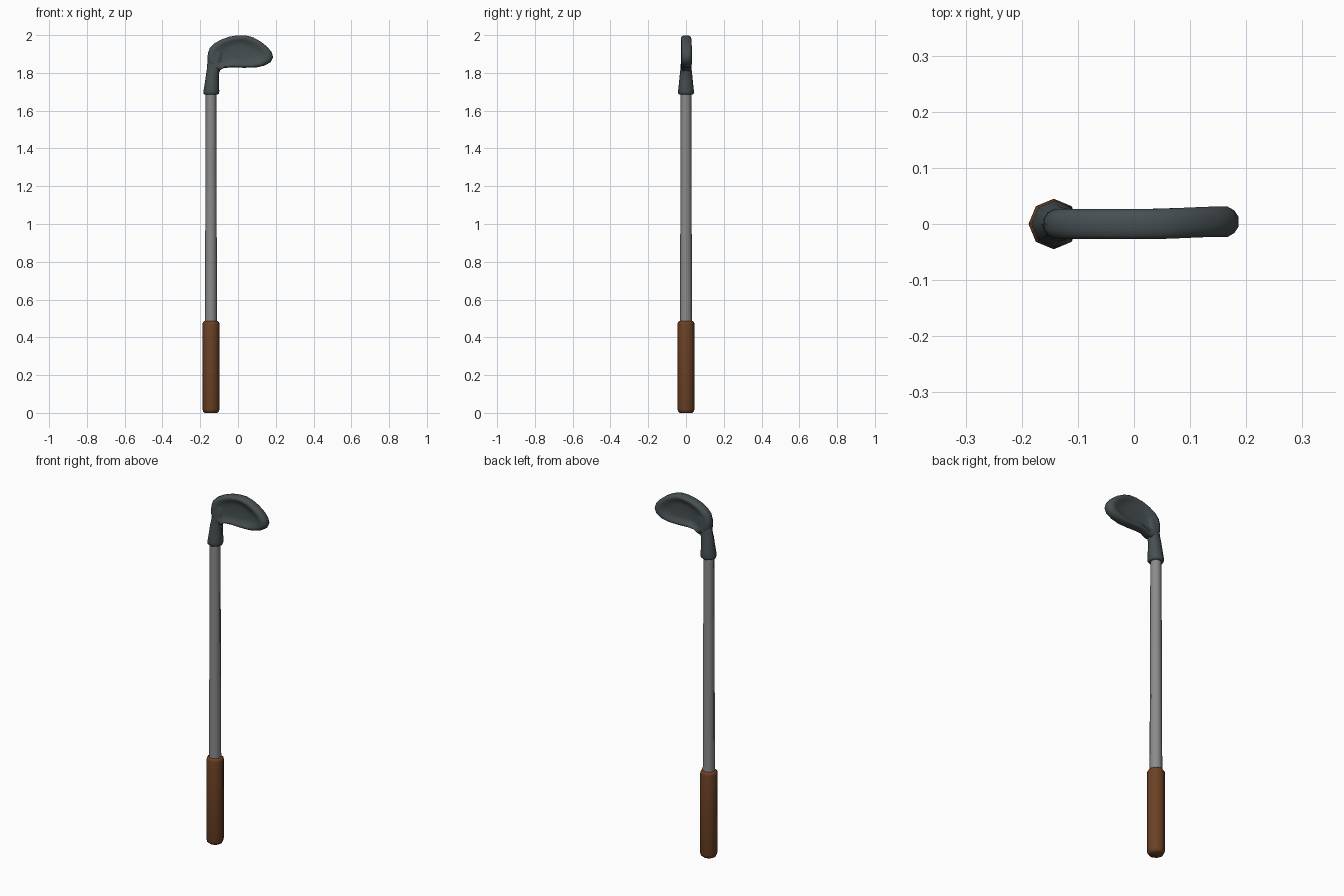
import bpy, bmesh, math

if "Cube" in bpy.data.objects:
    bpy.data.objects.remove(bpy.data.objects["Cube"])

AXIS_X = -0.143  # shaft axis


def material(name, rgb):
    m = bpy.data.materials.new(name)
    m.diffuse_color = (*rgb, 1)
    m.use_nodes = True
    m.node_tree.nodes["Principled BSDF"].inputs["Base Color"].default_value = m.diffuse_color
    return m


def loft(name, rings, mat, angle=50):
    """Skin a list of equal-length point rings and close both ends."""
    bm = bmesh.new()
    vs = [[bm.verts.new(p) for p in r] for r in rings]
    n = len(vs[0])
    for a, b in zip(vs, vs[1:]):
        for i in range(n):
            j = (i + 1) % n
            bm.faces.new((a[i], a[j], b[j], b[i]))
    bm.faces.new(vs[0])
    bm.faces.new(vs[-1])
    bmesh.ops.recalc_face_normals(bm, faces=bm.faces[:])
    me = bpy.data.meshes.new(name)
    bm.to_mesh(me)
    bm.free()
    me.materials.append(mat)
    ob = bpy.data.objects.new(name, me)
    bpy.context.collection.objects.link(ob)
    me.shade_smooth()
    me.set_sharp_from_angle(angle=math.radians(angle))
    return ob


def ring(z, cx, rx, ry, n=8):
    return [(cx + rx * math.cos(math.tau * i / n),
             ry * math.sin(math.tau * i / n), z) for i in range(n)]


leather = material("brown_leather", (0.15, 0.053, 0.018))
steel = material("grey_steel", (0.26, 0.26, 0.26))
iron = material("dark_iron", (0.062, 0.078, 0.083))

# Grip with rounded ends
loft("grip", [ring(z, AXIS_X, r, r) for z, r in
              [(0, 0.034), (0.006, 0.041), (0.02, 0.045), (0.47, 0.045),
               (0.48, 0.043), (0.486, 0.036)]], leather)

# Slightly tapered shaft
loft("shaft", [ring(0.46, AXIS_X, 0.032, 0.032),
               ring(1.71, AXIS_X, 0.028, 0.028)], steel)

# Socket that bends into the blade
loft("head_socket", [ring(*s) for s in
                     [(1.686, -0.142, 0.036, 0.036), (1.69, -0.142, 0.041, 0.041),
                      (1.703, -0.141, 0.042, 0.042), (1.75, -0.138, 0.037, 0.037),
                      (1.80, -0.134, 0.034, 0.032), (1.825, -0.127, 0.037, 0.029),
                      (1.86, -0.120, 0.042, 0.027), (1.91, -0.115, 0.043, 0.024),
                      (1.935, -0.112, 0.032, 0.019)]], iron)

# Blade outline (x, z) with a rounded rim and a shallow dish on both sides
outline = [(-0.160, 1.90), (-0.150, 1.93), (-0.127, 1.955), (-0.09, 1.976),
           (-0.045, 1.992), (0.0, 1.999), (0.04, 1.999), (0.08, 1.988),
           (0.12, 1.966), (0.155, 1.938), (0.178, 1.91), (0.186, 1.884),
           (0.174, 1.858), (0.14, 1.838), (0.09, 1.828), (0.03, 1.827),
           (-0.03, 1.829), (-0.075, 1.826), (-0.105, 1.808), (-0.145, 1.83),
           (-0.161, 1.86)]
profile = [(0.35, 0.012), (0.55, 0.014), (0.68, 0.020), (0.79, 0.026),
           (0.89, 0.027), (0.96, 0.020), (1.0, 0.009)]
profile = [(s, -y) for s, y in profile] + profile[::-1]
CX, CZ = 0.012, 1.908
rings = []
for s, y in profile:
    rings.append([(CX + (x - CX) * s,
                   y + 0.004 * max(0, min(1, (x - 0.05) / 0.1)),
                   CZ + (z - CZ) * s) for x, z in outline])
loft("head_blade", rings, iron, 80)
